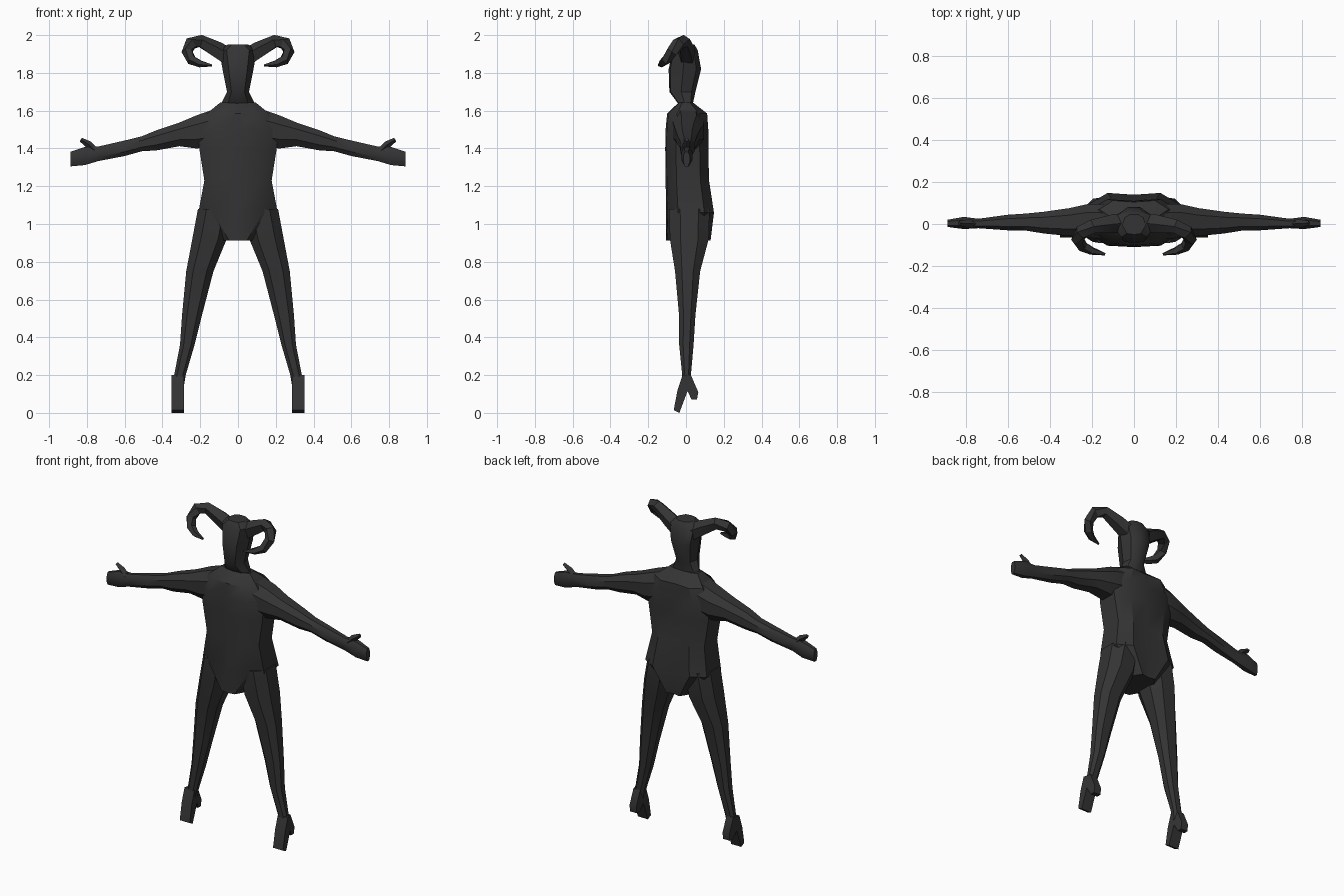
import bpy, bmesh, math
from mathutils import Vector

if "Cube" in bpy.data.objects:
    bpy.data.objects.remove(bpy.data.objects["Cube"])

mat = bpy.data.materials.new("charcoal")
mat.diffuse_color = (0.034, 0.034, 0.034, 1)
mat.use_nodes = True
mat.node_tree.nodes["Principled BSDF"].inputs["Base Color"].default_value = mat.diffuse_color


def skin(name, rings, mirror=False, angle=35):
    """Bridge rings of points into a closed low-poly part."""
    bm = bmesh.new()
    loops = [[bm.verts.new(p) for p in r] for r in rings]
    n = len(loops[0])
    for a, b in zip(loops, loops[1:]):
        for i in range(n):
            j = (i + 1) % n
            bm.faces.new((a[i], a[j], b[j], b[i]))
    bm.faces.new(loops[0][::-1])
    bm.faces.new(loops[-1])
    bmesh.ops.recalc_face_normals(bm, faces=bm.faces)
    me = bpy.data.meshes.new(name)
    bm.to_mesh(me)
    bm.free()
    me.materials.append(mat)
    ob = bpy.data.objects.new(name, me)
    bpy.context.collection.objects.link(ob)
    bpy.ops.object.select_all(action='DESELECT')
    ob.select_set(True)
    bpy.context.view_layer.objects.active = ob
    bpy.ops.object.shade_smooth_by_angle(angle=math.radians(angle))
    if mirror:
        ob.modifiers.new("mirror", 'MIRROR')
    return ob


def section(profile, a0, a1, b0, b1):
    """Fit a unit profile into a box, giving (a, b) points."""
    return [((a0 + a1) / 2 + u * (a1 - a0) / 2, (b0 + b1) / 2 + v * (b1 - b0) / 2)
            for u, v in profile]


def tube(name, path, sides):
    """Tapering tube along (x, y, z, radius) points."""
    pts = [Vector(p[:3]) for p in path]
    rings = []
    for i, p in enumerate(pts):
        t = (pts[min(i + 1, len(pts) - 1)] - pts[max(i - 1, 0)]).normalized()
        s = t.cross(Vector((0, 1, 0))).normalized()
        w = t.cross(s)
        r = path[i][3]
        rings.append([p + r * (math.cos(k * math.tau / sides) * s + math.sin(k * math.tau / sides) * w)
                      for k in range(sides)])
    return skin(name, rings, True, 25)


TORSO = [(0, -1), (.62, -.94), (1, -.5), (1, .6), (.6, 1),
         (0, .93), (-.6, 1), (-1, .6), (-1, -.5), (-.62, -.94)]
HEAD = [(0, -1), (.6, -.9), (1, -.1), (.8, .7), (.35, 1),
        (-.35, 1), (-.8, .7), (-1, -.1), (-.6, -.9)]
LIMB = [(-.5, -1), (.5, -1), (1, -.45), (1, .45), (.5, 1), (-.5, 1), (-1, .45), (-1, -.45)]

# Torso: half width, front y, back y, height
torso = [(.075, -.105, .13, .912), (.21, -.105, .148, 1.06), (.178, -.108, .122, 1.23),
         (.205, -.11, .118, 1.40), (.21, -.108, .118, 1.50), (.165, -.10, .112, 1.585),
         (.095, -.04, .038, 1.642)]
skin("torso", [[(x, y, z) for x, y in section(TORSO, -w, w, f, b)] for w, f, b, z in torso])

# Neck and head
head = [(.09, -.04, .036, 1.635), (.058, -.088, .05, 1.70), (.082, -.092, .08, 1.82),
        (.10, -.07, .062, 1.92), (.055, -.05, .045, 1.95)]
skin("head", [[(x, y, z) for x, y in section(HEAD, -w, w, f, b)] for w, f, b, z in head])

# Legs: inner x, outer x, front y, back y, height
legs = [(.03, .212, -.09, .125, 1.08), (.06, .242, -.085, .12, .92), (.13, .274, -.058, .075, .75),
        (.19, .296, -.037, .05, .52), (.23, .307, -.036, .04, .36), (.277, .338, -.02, .026, .20),
        (.285, .345, -.025, .022, .15)]
skin("leg", [[(x, y, z) for x, y in section(LIMB, *r[:4])] + [] for r in legs for z in (r[4],)], True)

# Feet: side outline with a pointed toe and a raised heel
foot = [(-.018, .20), (-.045, .12), (-.065, .015), (-.035, 0), (.008, .115),
        (.03, .07), (.058, .07), (.065, .11), (.026, .20)]
skin("foot", [[(x + (d if y > .02 else 0), y, z) for y, z in foot]
              for x, d in ((.285, .01), (.353, -.012))], True)

# Arms and mitten hands: x, bottom z, top z, front y, back y
arms = [(.12, 1.41, 1.61, -.075, .095), (.22, 1.40, 1.575, -.065, .095),
        (.31, 1.412, 1.537, -.057, .075), (.43, 1.39, 1.497, -.045, .058),
        (.51, 1.385, 1.464, -.032, .05), (.60, 1.36, 1.442, -.03, .044),
        (.74, 1.333, 1.41, -.02, .025), (.81, 1.312, 1.408, -.024, .034),
        (.888, 1.305, 1.382, -.014, .02)]
skin("arm", [[(x, y, z) for y, z in section(LIMB, f, b, lo, hi)] for x, lo, hi, f, b in arms], True)

# Thumbs
tube("thumb", [(.755, 0, 1.385, .02), (.79, .002, 1.42, .02), (.832, .004, 1.447, .011)], 4)

# Curled horns
tube("horn", [(.055, .005, 1.885, .05), (.115, .0, 1.922, .046), (.20, -.012, 1.967, .035),
              (.25, -.04, 1.955, .035), (.269, -.075, 1.912, .03), (.245, -.105, 1.868, .027),
              (.20, -.128, 1.849, .02), (.138, -.144, 1.84, .006)], 5)
